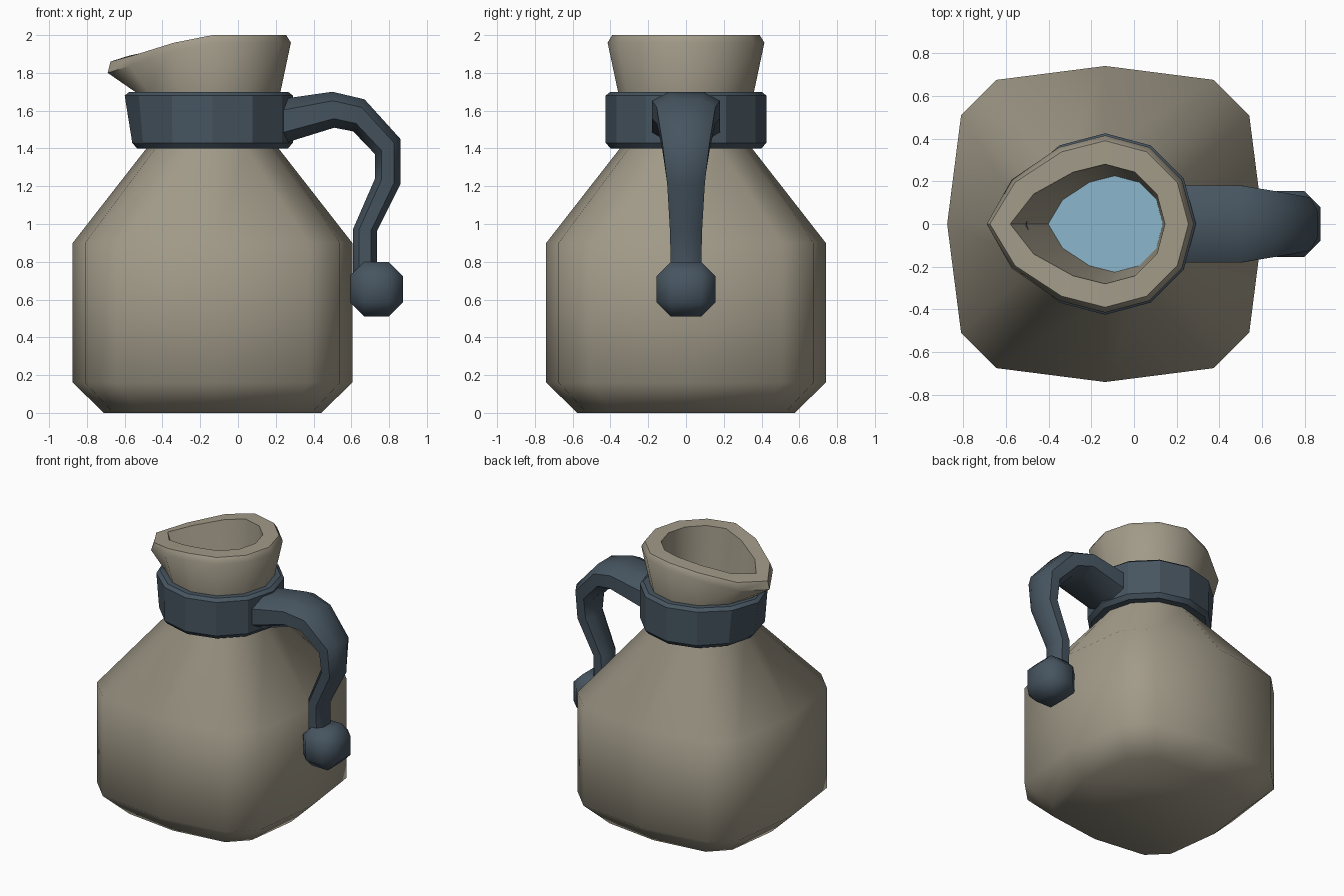
import bpy, bmesh, math
from mathutils import Vector

if "Cube" in bpy.data.objects:
    bpy.data.objects.remove(bpy.data.objects["Cube"])

CX = -0.135  # body axis


def material(name, rgb):
    m = bpy.data.materials.new(name)
    m.diffuse_color = (*rgb, 1)
    m.use_nodes = True
    m.node_tree.nodes["Principled BSDF"].inputs["Base Color"].default_value = m.diffuse_color
    return m


clay = material("taupe clay", (0.36, 0.325, 0.25))
slate = material("slate blue", (0.062, 0.09, 0.117))
blue = material("water blue", (0.26, 0.475, 0.61))


def loft(name, rings, mat, angle, closed=False):
    """Skin a list of rings; cap both ends, or join them if closed."""
    bm = bmesh.new()
    vs = [[bm.verts.new(p) for p in r] for r in rings]
    n = len(vs[0])
    pairs = list(zip(vs, vs[1:])) + ([(vs[-1], vs[0])] if closed else [])
    for a, b in pairs:
        for i in range(n):
            j = (i + 1) % n
            bm.faces.new((a[i], a[j], b[j], b[i]))
    if not closed:
        bm.faces.new(vs[-1])
        if len(vs) > 1:
            bm.faces.new(vs[0][::-1])
    if len(vs) > 1:
        bmesh.ops.recalc_face_normals(bm, faces=bm.faces)
    return finish(name, bm, mat, angle)


def finish(name, bm, mat, angle):
    me = bpy.data.meshes.new(name)
    bm.to_mesh(me)
    bm.free()
    ob = bpy.data.objects.new(name, me)
    bpy.context.collection.objects.link(ob)
    me.materials.append(mat)
    bpy.ops.object.select_all(action='DESELECT')
    ob.select_set(True)
    bpy.context.view_layer.objects.active = ob
    bpy.ops.object.shade_smooth_by_angle(angle=math.radians(angle))
    return ob


def round_ring(z, r, spout=0, drop=0, cx=CX):
    """12-gon pulled out and down towards -x for the spout."""
    pts = []
    for k in range(12):
        a = k * math.pi / 6
        s = max(0, -math.cos(a))
        pts.append((cx + r * math.cos(a) - spout * s ** 4,
                    r * math.sin(a), z - drop * s ** 1.8))
    return pts


def square_ring(z, h):
    """12-sided rounded square."""
    q = [(1, 0), (0.912, 0.688), (0.688, 0.912)]
    pts = []
    for _ in range(4):
        pts += [(CX + h * x, h * y, z) for x, y in q]
        q = [(-y, x) for x, y in q]
    return pts


# Jug body: base, shoulders, neck, rim and inner wall
loft("jug_body", [
    square_ring(0, 0.575), square_ring(0.16, 0.74), square_ring(0.9, 0.74),
    round_ring(1.4, 0.35), round_ring(1.7, 0.36, 0.05),
    round_ring(1.96, 0.415, 0.14, 0.16), round_ring(2.0, 0.39, 0.15, 0.14),
    round_ring(2.0, 0.28, 0.165, 0.11),
    round_ring(1.39, 0.225, 0.085, 0, -0.09)], clay, 50)

# Water surface inside the neck
loft("water", [round_ring(1.4, 0.226, 0.086, 0, -0.09)], blue, 30)

# Collar around the neck
loft("collar", [
    round_ring(1.4, 0.33), round_ring(1.4, 0.40), round_ring(1.43, 0.425),
    round_ring(1.68, 0.425, 0.04), round_ring(1.7, 0.40, 0.04),
    round_ring(1.7, 0.33, 0.04)], slate, 25, closed=True)

# Handle: outer point, inner point, half width for each section
sections = [
    ((0.22, 1.66), (0.22, 1.42), 0.18), ((0.50, 1.70), (0.51, 1.51), 0.18),
    ((0.67, 1.66), (0.61, 1.49), 0.155), ((0.86, 1.45), (0.725, 1.37), 0.125),
    ((0.86, 1.21), (0.725, 1.24), 0.10), ((0.735, 0.96), (0.61, 0.975), 0.085),
    ((0.735, 0.74), (0.61, 0.74), 0.08)]
rings = []
for o, i, w in sections:
    o, i = Vector((o[0], 0, o[1])), Vector((i[0], 0, i[1]))
    ring = []
    for u, v in ((1, .5), (.5, 1), (-.5, 1), (-1, .5),
                 (-1, -.5), (-.5, -1), (.5, -1), (1, -.5)):
        p = (o + i) / 2 + (o - i) / 2 * u
        ring.append((p.x, w * v, p.z))
    rings.append(ring)
loft("handle", rings, slate, 50)

# Knob at the end of the handle: chamfered cube
bm = bmesh.new()
bmesh.ops.create_cube(bm, size=1)
bmesh.ops.scale(bm, vec=(0.28, 0.31, 0.29), verts=bm.verts)
bmesh.ops.bevel(bm, geom=list(bm.edges), offset=0.075, segments=1, affect='EDGES')
bmesh.ops.translate(bm, vec=(0.733, 0, 0.655), verts=bm.verts)
finish("handle_knob", bm, slate, 50)
